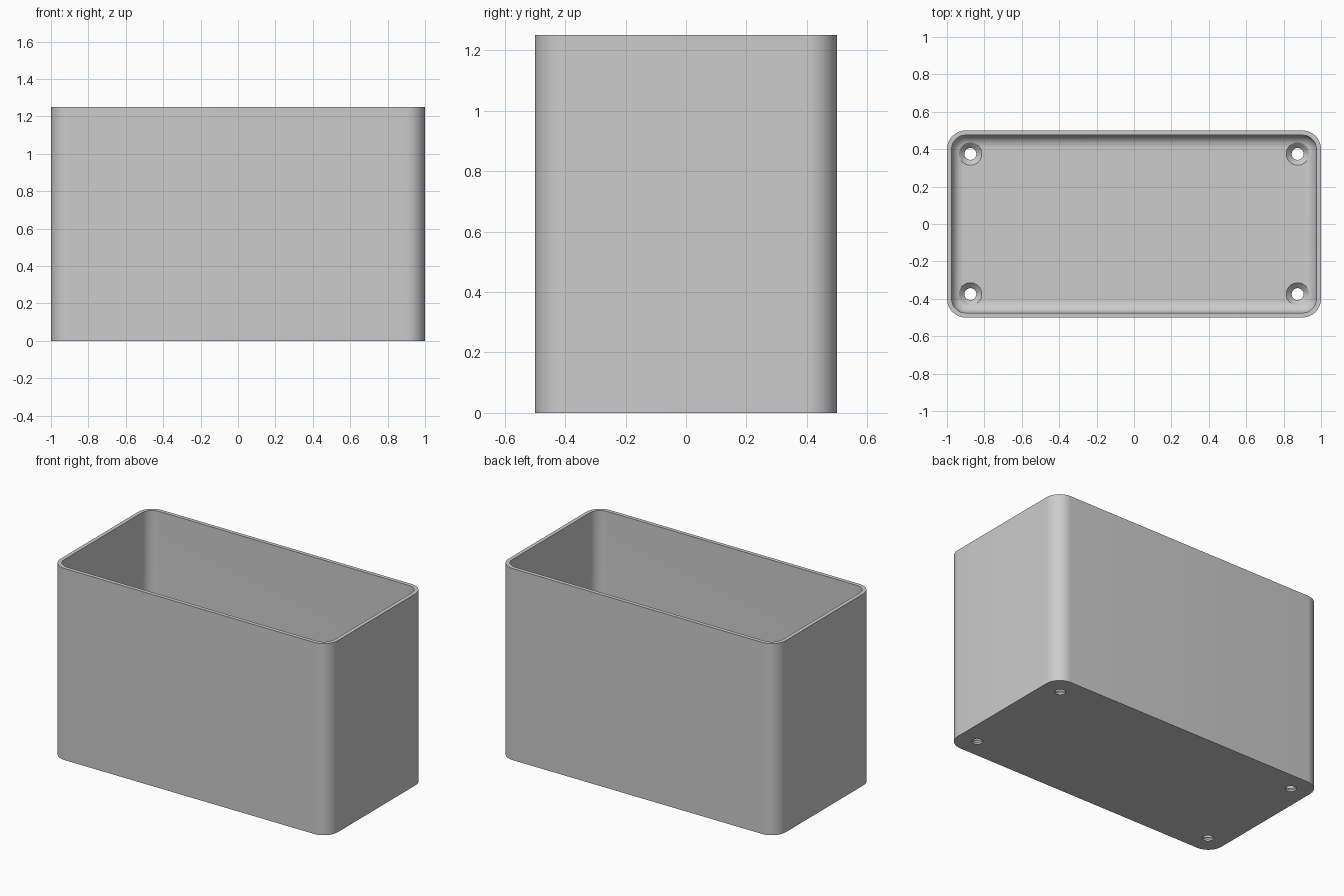
import bpy, bmesh, math

if "Cube" in bpy.data.objects:
    bpy.data.objects.remove(bpy.data.objects["Cube"])

HX, HY, H = 1.0, 0.5, 1.25     # half length, half width, height
WALL, FLOOR = 0.025, 0.04
CORNER, FILLET = 0.1, 0.0625
ARC = 12                       # segments per rounded corner

grey = bpy.data.materials.new("grey plastic")
grey.diffuse_color = (0.6, 0.6, 0.6, 1)
grey.use_nodes = True
grey.node_tree.nodes["Principled BSDF"].inputs["Base Color"].default_value = grey.diffuse_color


def make_object(name, bm):
    bmesh.ops.recalc_face_normals(bm, faces=bm.faces)
    mesh = bpy.data.meshes.new(name)
    bm.to_mesh(mesh)
    bm.free()
    mesh.materials.append(grey)
    obj = bpy.data.objects.new(name, mesh)
    bpy.context.collection.objects.link(obj)
    return obj


def rounded_ring(bm, inset, z):
    """Rounded rectangle loop, inset from the outer wall."""
    r = CORNER - inset
    ring = []
    for q, (sx, sy) in enumerate(((1, 1), (-1, 1), (-1, -1), (1, -1))):
        for i in range(ARC + 1):
            a = math.pi / 2 * (q + i / ARC)
            ring.append(bm.verts.new((sx * (HX - CORNER) + r * math.cos(a),
                                      sy * (HY - CORNER) + r * math.sin(a), z)))
    return ring


def loft(bm, rings):
    for a, b in zip(rings, rings[1:]):
        n = len(a)
        for i in range(n):
            j = (i + 1) % n
            bm.faces.new((a[i], a[j], b[j], b[i]))
    bm.faces.new(rings[0])
    bm.faces.new(rings[-1])


# Open box: outer wall, rim, inner wall, then fillet down to the floor
bm = bmesh.new()
profile = [(0, 0), (0, H), (WALL, H)]
for i in range(9):
    a = math.pi / 2 * i / 8
    profile.append((WALL + FILLET * (1 - math.cos(a)),
                    FLOOR + FILLET * (1 - math.sin(a))))
loft(bm, [rounded_ring(bm, d, z) for d, z in profile])
box = make_object("open_box", bm)

# Countersunk screw holes through the floor corners
bm = bmesh.new()
hole = [(0.032, -0.05), (0.032, FLOOR - 0.029), (0.061, FLOOR), (0.061, FLOOR + 0.08)]
for sx in (-1, 1):
    for sy in (-1, 1):
        rings = []
        for r, z in hole:
            rings.append([bm.verts.new((sx * 0.875 + r * math.cos(math.tau * k / 32),
                                        sy * 0.375 + r * math.sin(math.tau * k / 32), z))
                          for k in range(32)])
        loft(bm, rings)
cutter = make_object("screw_hole_cutter", bm)
cutter.hide_render = True

cut = box.modifiers.new("screw holes", 'BOOLEAN')
cut.operation = 'DIFFERENCE'
cut.solver = 'EXACT'
cut.object = cutter
bpy.context.view_layer.objects.active = box
box.select_set(True)
bpy.ops.object.modifier_apply(modifier=cut.name)
bpy.data.objects.remove(cutter)

# Smooth curved corners, crisp edges
bpy.ops.object.shade_smooth_by_angle(angle=math.radians(30))
